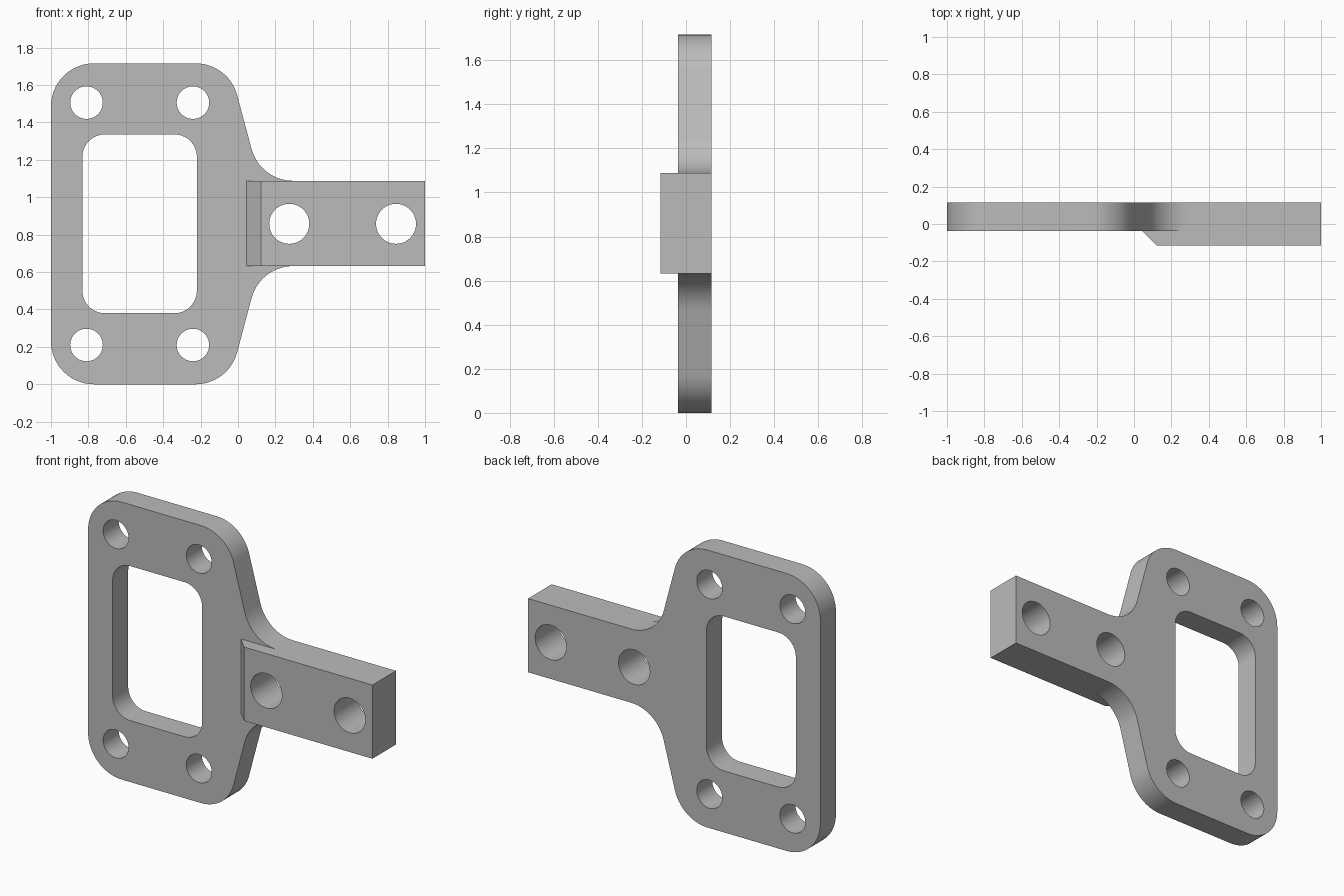
import bpy, bmesh, math
from mathutils import Vector

if "Cube" in bpy.data.objects:
    bpy.data.objects.remove(bpy.data.objects["Cube"])

BACK, FACE, FRONT = 0.115, -0.037, -0.115
MID, TOP = 0.858, 1.716
ARM_LOW, ARM_HIGH = 0.632, 1.088


def prism(name, points, sweep):
    """Extrude a flat outline along a vector."""
    bm = bmesh.new()
    face = bm.faces.new([bm.verts.new(p) for p in points])
    ext = bmesh.ops.extrude_face_region(bm, geom=[face], use_keep_orig=True)
    verts = [g for g in ext["geom"] if isinstance(g, bmesh.types.BMVert)]
    bmesh.ops.translate(bm, verts=verts, vec=sweep)
    bmesh.ops.recalc_face_normals(bm, faces=bm.faces)
    mesh = bpy.data.meshes.new(name)
    bm.to_mesh(mesh)
    bm.free()
    obj = bpy.data.objects.new(name, mesh)
    bpy.context.collection.objects.link(obj)
    return obj


def rounded(corners, steps=14):
    """Fillet each (x, z, radius) corner of a polygon."""
    out = []
    for i, (x, z, r) in enumerate(corners):
        p = Vector((x, z))
        if r == 0:
            out.append(p)
            continue
        a = (Vector(corners[i - 1][:2]) - p).normalized()
        b = (Vector(corners[(i + 1) % len(corners)][:2]) - p).normalized()
        half = a.angle(b) / 2
        centre = p + (a + b).normalized() * (r / math.sin(half))
        start = p + a * (r / math.tan(half)) - centre
        end = p + b * (r / math.tan(half)) - centre
        turn = start.angle(end)
        for k in range(steps + 1):
            t = k / steps
            arc = start * math.sin((1 - t) * turn) + end * math.sin(t * turn)
            out.append(centre + arc / math.sin(turn))
    return out


def upright(points, y):
    return [(p[0], y, p[1]) for p in points]


def combine(target, other, operation):
    """Apply a boolean and discard the helper."""
    mod = target.modifiers.new("combine", "BOOLEAN")
    mod.operation, mod.solver, mod.object = operation, "EXACT", other
    graph = bpy.context.evaluated_depsgraph_get()
    mesh = bpy.data.meshes.new_from_object(target.evaluated_get(graph))
    target.modifiers.clear()
    target.data = mesh
    bpy.data.objects.remove(other)


def cut(points):
    cutter = prism("cutter", upright(points, -0.5), (0, 1, 0))
    cutter.hide_render = True
    combine(bracket, cutter, "DIFFERENCE")


# Flange plate with the filleted neck running into the arm
upper = [(-1, TOP, 0.23), (-0.05, TOP, 0.23), (0.118, ARM_HIGH, 0.23), (1, ARM_HIGH, 0)]
lower = [(x, 2 * MID - z, r) for x, z, r in reversed(upper)]
lower[0] = (1, ARM_LOW, 0)
lower[1] = (0.118, ARM_LOW, 0.23)
bracket = prism("flange_bracket", upright(rounded(upper + lower), FACE), (0, BACK - FACE, 0))

# Raised front of the arm with its bevelled inner end
profile = [(0.045, FACE), (0.122, FRONT), (1, FRONT), (1, 0), (0.045, 0)]
pad = prism("arm_pad", [(x, y, ARM_LOW) for x, y in profile], (0, 0, ARM_HIGH - ARM_LOW))
combine(bracket, pad, "UNION")

# Rectangular port
low, high = 0.38, 1.336
cut(rounded([(-0.832, high, 0.12), (-0.22, high, 0.12), (-0.22, low, 0.12), (-0.832, low, 0.12)]))

# Bolt holes in the flange and the arm
holes = [(x, MID + s * 0.648, 0.087) for x in (-0.81, -0.241) for s in (-1, 1)]
holes += [(x, MID, 0.107) for x in (0.274, 0.845)]
for x, z, r in holes:
    ring = [math.tau * k / 48 for k in range(48)]
    cut([(x + r * math.cos(a), z + r * math.sin(a)) for a in ring])

# Plain grey finish
grey = bpy.data.materials.new("plain_grey")
grey.use_nodes = True
colour = (0.5, 0.5, 0.5, 1)
grey.diffuse_color = colour
grey.node_tree.nodes["Principled BSDF"].inputs["Base Color"].default_value = colour
bracket.data.materials.clear()
bracket.data.materials.append(grey)

bpy.ops.object.select_all(action="DESELECT")
bracket.select_set(True)
bpy.context.view_layer.objects.active = bracket
bpy.ops.object.shade_smooth_by_angle(angle=math.radians(30))
